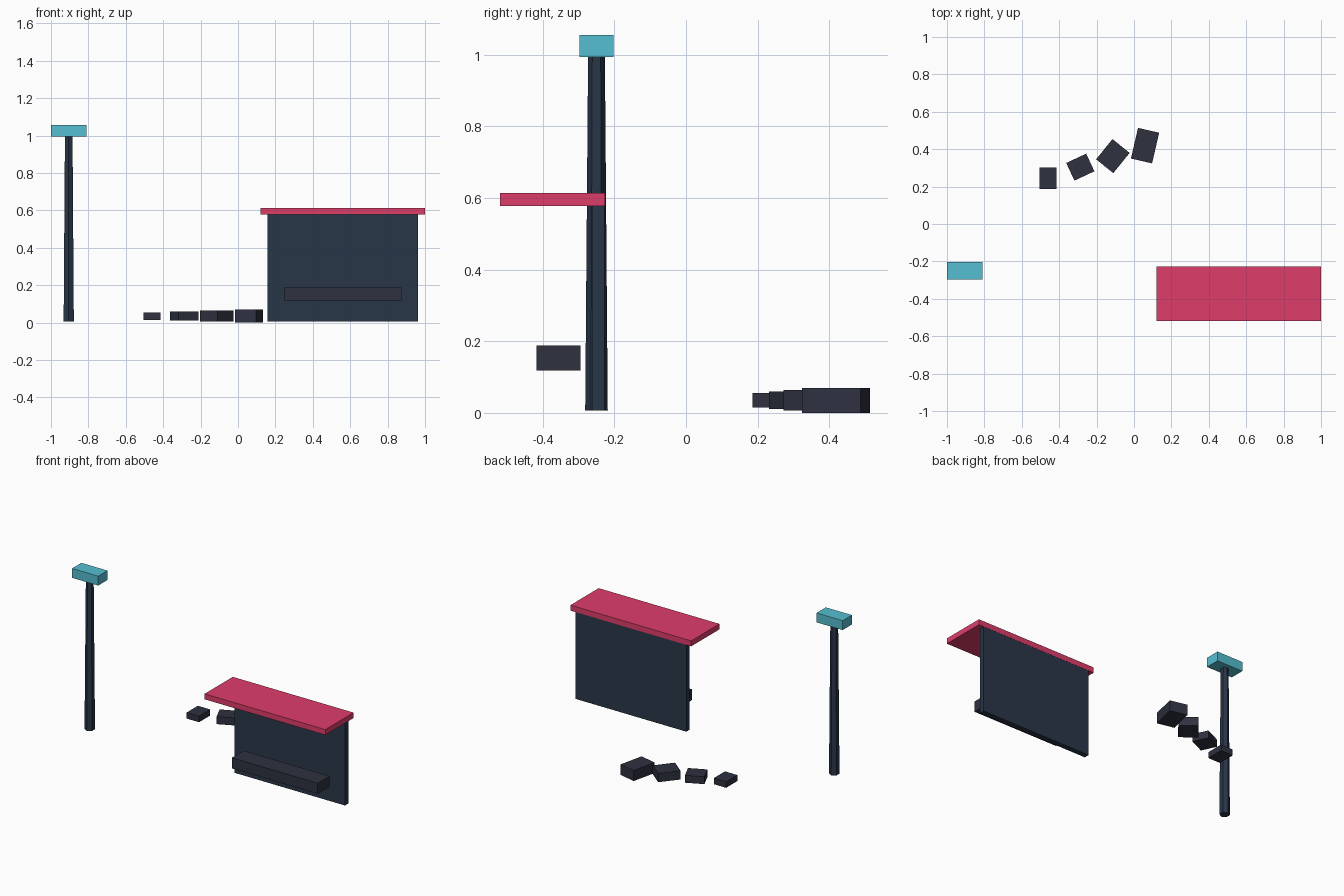
import bpy
from math import radians

if "Cube" in bpy.data.objects:
    bpy.data.objects.remove(bpy.data.objects["Cube"])


def material(name, rgb):
    # display colour (0-255) converted to linear
    mat = bpy.data.materials.new(name)
    mat.diffuse_color = (*[(c / 255) ** 2.2 for c in rgb], 1)
    mat.use_nodes = True
    mat.node_tree.nodes["Principled BSDF"].inputs["Base Color"].default_value = mat.diffuse_color
    return mat


SLATE = material("slate", (45, 57, 74))
STONE = material("stone", (50, 53, 66))
RED = material("red", (222, 64, 107))
CYAN = material("cyan", (86, 189, 208))


def box(name, x, y, z, mat, angle=0):
    # x, y, z are (low, high) ranges; angle turns the box about its own centre
    ranges = (x, y, z)
    bpy.ops.mesh.primitive_cube_add(
        size=1, location=[(a + b) / 2 for a, b in ranges],
        rotation=(0, 0, radians(angle)))
    obj = bpy.context.object
    obj.name = name
    obj.scale = [b - a for a, b in ranges]
    obj.data.materials.append(mat)
    return obj


# Shelter: back wall, overhanging roof and bench
box("shelter_wall", (0.157, 0.963), (-0.262, -0.227), (0.006, 0.578), SLATE)
box("shelter_roof", (0.12, 1.0), (-0.519, -0.226), (0.578, 0.614), RED)
box("bench", (0.247, 0.873), (-0.417, -0.294), (0.118, 0.188), STONE)

# Lamp post: tapered six-sided pole with a box head
bpy.ops.mesh.primitive_cone_add(
    vertices=6, radius1=0.0315, radius2=0.0235, depth=0.988,
    location=(-0.905, -0.25, 0.5))
pole = bpy.context.object
pole.name = "lamp_pole"
pole.data.materials.append(SLATE)
box("lamp_head", (-1.0, -0.81), (-0.298, -0.202), (0.994, 1.056), CYAN)

# Stepping blocks, growing along a curve: centre x, y, width, length, height, turn
blocks = [
    (-0.459, 0.244, 0.090, 0.116, 0.040, 0),
    (-0.287, 0.304, 0.118, 0.104, 0.049, 25),
    (-0.113, 0.363, 0.118, 0.139, 0.058, -39),
    (0.059, 0.419, 0.116, 0.168, 0.070, -13),
]
for i, (x, y, w, l, h, turn) in enumerate(blocks):
    box(f"block_{i + 1}", (x - w / 2, x + w / 2), (y - l / 2, y + l / 2),
        (0.035 - h / 2, 0.035 + h / 2), STONE, turn)
